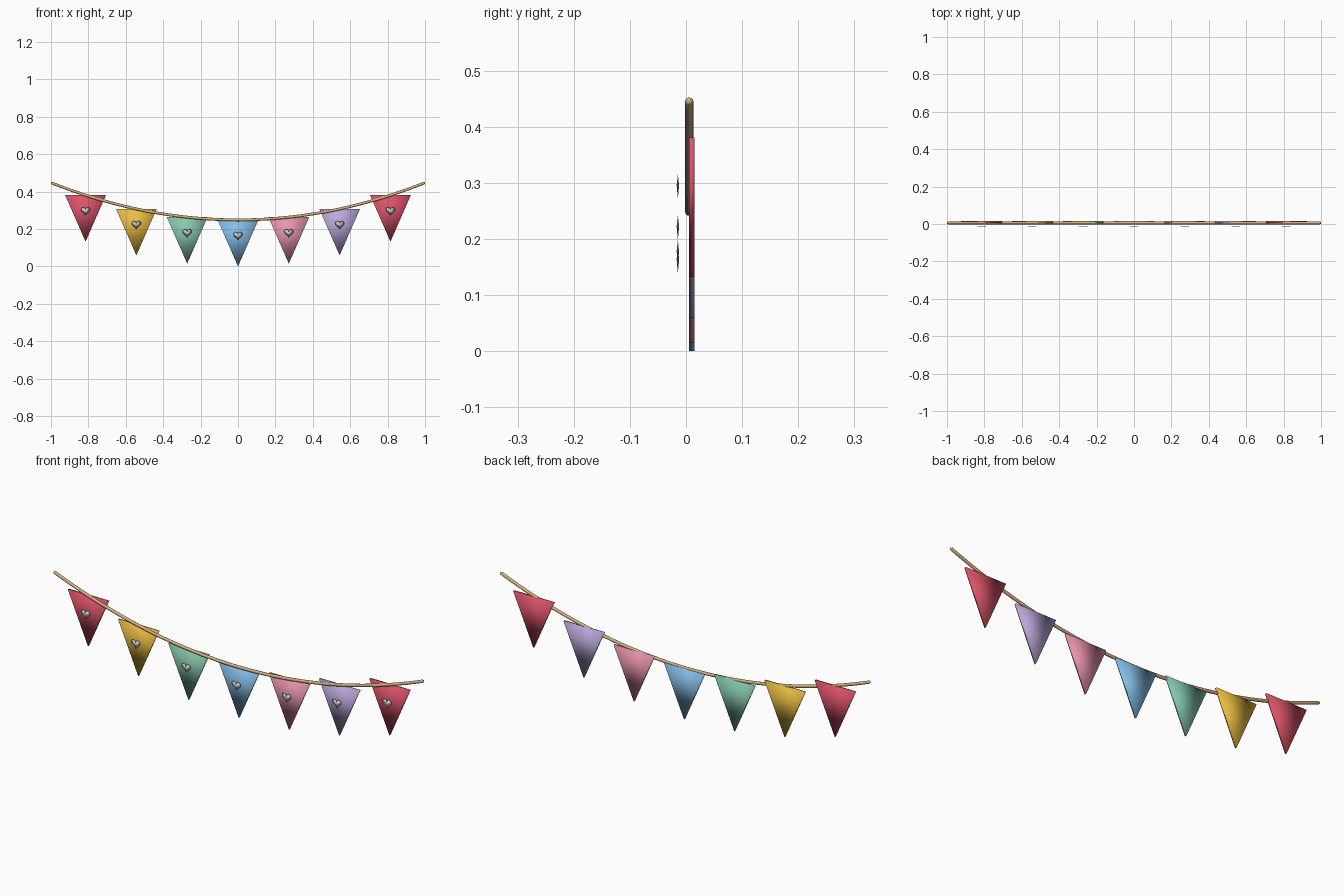
import bpy, bmesh, math

if "Cube" in bpy.data.objects:
    bpy.data.objects.remove(bpy.data.objects["Cube"])

SAG_Z, SAG_K = 0.2485, 0.199      # lowest rope height, parabola strength


def rope_z(x):
    return SAG_Z + SAG_K * x * x


def material(name, rgb):
    m = bpy.data.materials.new(name)
    m.diffuse_color = tuple(c ** 2.2 for c in rgb) + (1,)
    m.use_nodes = True
    m.node_tree.nodes["Principled BSDF"].inputs["Base Color"].default_value = m.diffuse_color
    return m


def make_object(name, bm, loc, mat=None):
    bmesh.ops.recalc_face_normals(bm, faces=bm.faces)
    for f in bm.faces:
        f.smooth = True
    me = bpy.data.meshes.new(name)
    bm.to_mesh(me)
    bm.free()
    ob = bpy.data.objects.new(name, me)
    ob.location = loc
    if mat:
        me.materials.append(mat)
    bpy.context.collection.objects.link(ob)
    return ob


# Sagging rope: rings swept along a parabola, with rounded ends
def make_rope():
    bm = bmesh.new()
    n, sides, r = 48, 12, 0.0075
    stations = [(-1.0, 0.25), (-0.998, 0.75)]
    stations += [(-0.993 + 1.986 * i / n, 1.0) for i in range(n + 1)]
    stations += [(0.998, 0.75), (1.0, 0.25)]
    rings = []
    for x, s in stations:
        a = math.atan(2 * SAG_K * x)
        ring = []
        for j in range(sides):
            t = 2 * math.pi * j / sides
            u, v = r * s * math.cos(t), r * s * math.sin(t)
            ring.append(bm.verts.new((x - v * math.sin(a), u,
                                      rope_z(x) + v * math.cos(a))))
        rings.append(ring)
    for p, q in zip(rings, rings[1:]):
        for j in range(sides):
            k = (j + 1) % sides
            bm.faces.new((p[j], p[k], q[k], q[j]))
    bm.faces.new(rings[0])
    bm.faces.new(rings[-1])
    make_object("rope", bm, (0, 0.0057, 0), material("rope_tan", (0.82, 0.68, 0.5)))


# Triangular pennant: thin softly shaded prism hanging from its top edge
def make_flag(name, x, mat):
    bm = bmesh.new()
    w, h, t = 0.109, 0.2485, 0.005
    front, back = [[bm.verts.new((px, y, pz)) for px, pz in
                    ((-w, 0), (w, 0), (0, -h))] for y in (-t, t)]
    bm.faces.new(front)
    bm.faces.new(back)
    for i in range(3):
        j = (i + 1) % 3
        bm.faces.new((front[i], front[j], back[j], back[i]))
    make_object(name, bm, (x, 0.0102, rope_z(x)), mat)


# Small lens-shaped heart floating in front of each pennant
def make_heart(name, x):
    bm = bmesh.new()
    n, s = 32, 0.025 / 16
    rim = []
    for i in range(n):
        t = 2 * math.pi * i / n
        px = 16 * math.sin(t) ** 3
        pz = (13 * math.cos(t) - 5 * math.cos(2 * t)
              - 2 * math.cos(3 * t) - math.cos(4 * t))
        rim.append(bm.verts.new((px * s, 0, (pz + 2.5) * s)))
    for y in (-0.0022, 0.0022):
        c = bm.verts.new((0, y, 0.002))
        for i in range(n):
            bm.faces.new((rim[i], rim[(i + 1) % n], c))
    make_object(name, bm, (x, -0.0145, rope_z(x) - 0.087))


red = material("red", (0.86, 0.33, 0.41))
mats = [red,
        material("yellow", (0.92, 0.74, 0.27)),
        material("green", (0.52, 0.78, 0.67)),
        material("blue", (0.52, 0.74, 0.91)),
        material("pink", (0.91, 0.58, 0.67)),
        material("lilac", (0.74, 0.66, 0.86)),
        red]

make_rope()
for i, mat in enumerate(mats):
    x = (i - 3) * 0.2717
    make_flag(f"pennant_{i + 1}", x, mat)
    make_heart(f"heart_{i + 1}", x)
